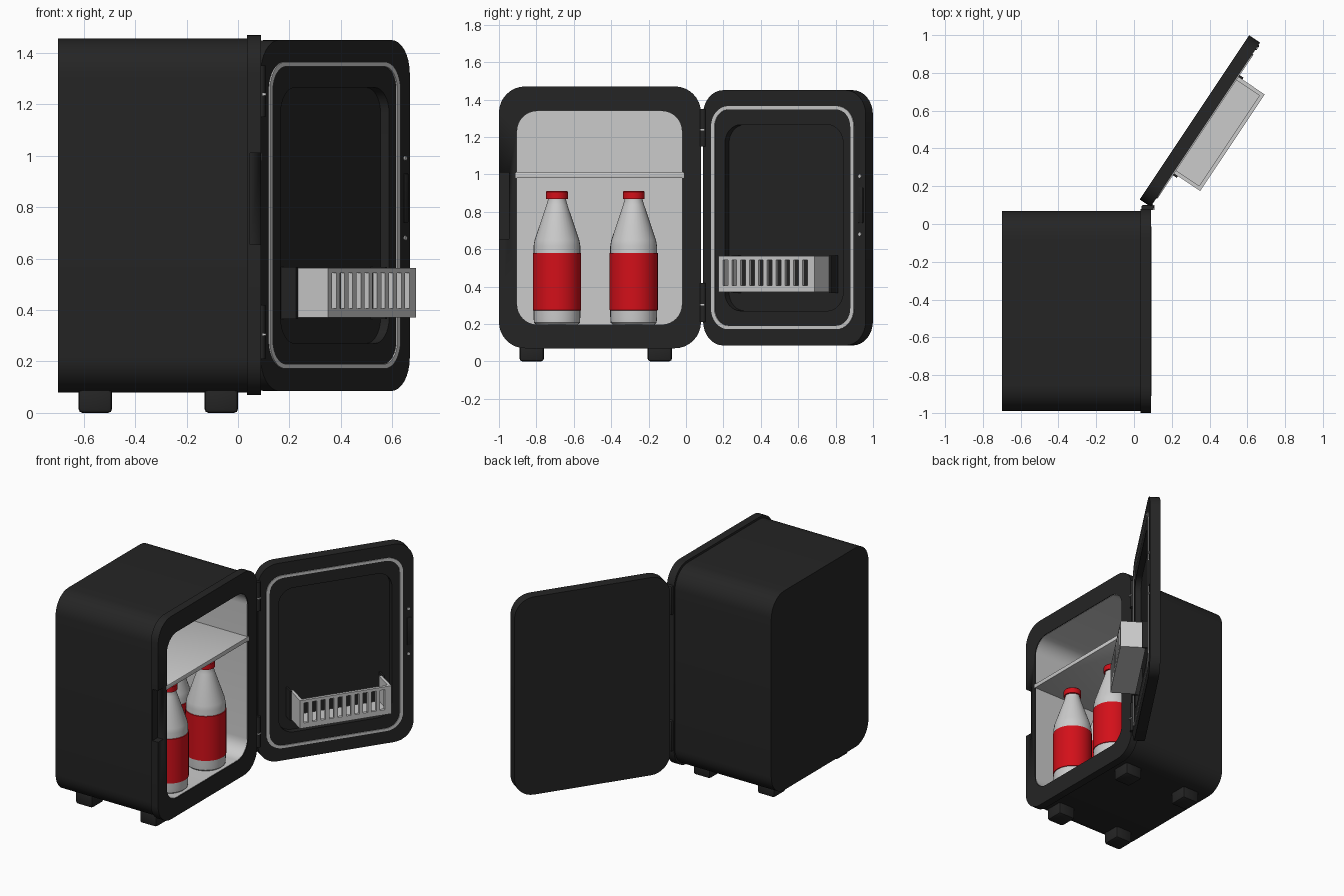
import bpy, bmesh, math
from mathutils import Matrix

if "Cube" in bpy.data.objects:
    bpy.data.objects.remove(bpy.data.objects["Cube"])


def material(name, rgb):
    m = bpy.data.materials.new(name)
    m.diffuse_color = (*rgb, 1)
    m.use_nodes = True
    m.node_tree.nodes["Principled BSDF"].inputs["Base Color"].default_value = m.diffuse_color
    return m


BLACK = material("black_plastic", (0.018, 0.018, 0.018))
RED = material("red", (0.65, 0.005, 0.01))

# Door frame: local x = out of the inner face, y = from hinge to free edge
DOOR = Matrix.Translation((0.03, 0.13, 0)) @ Matrix.Rotation(math.radians(-33.7), 4, "Z")
ID = Matrix.Identity(4)


def finish(name, bm, mat=None, matrix=ID):
    bmesh.ops.recalc_face_normals(bm, faces=bm.faces)
    mesh = bpy.data.meshes.new(name)
    bm.to_mesh(mesh)
    bm.free()
    ob = bpy.data.objects.new(name, mesh)
    bpy.context.collection.objects.link(ob)
    ob.matrix_world = matrix
    if mat:
        mesh.materials.append(mat)
    bpy.ops.object.select_all(action="DESELECT")
    ob.select_set(True)
    bpy.context.view_layer.objects.active = ob
    bpy.ops.object.shade_smooth_by_angle(angle=math.radians(30))
    return ob


def rounded_rect(y0, y1, z0, z1, r, n=8):
    pts = []
    corners = ((y1 - r, z1 - r), (y0 + r, z1 - r), (y0 + r, z0 + r), (y1 - r, z0 + r))
    for k, (cy, cz) in enumerate(corners):
        for i in range(n + 1):
            a = math.pi / 2 * (k + i / n)
            pts.append((cy + r * math.cos(a), cz + r * math.sin(a)))
    return pts


def bridge(bm, a, b):
    for i in range(len(a)):
        j = (i + 1) % len(a)
        bm.faces.new((a[i], a[j], b[j], b[i]))


def loft(name, steps, mat=None, caps=(), cyclic=False, matrix=ID):
    """Join rounded rectangles given as (x, (y0, y1, z0, z1, radius))."""
    bm = bmesh.new()
    loops = [[bm.verts.new((x, y, z)) for y, z in rounded_rect(*rect)] for x, rect in steps]
    for a, b in zip(loops, loops[1:]):
        bridge(bm, a, b)
    if cyclic:
        bridge(bm, loops[-1], loops[0])
    for c in caps:
        bm.faces.new(loops[c])
    return finish(name, bm, mat, matrix)


def boxes(name, bounds, mat=None, matrix=ID, bevel=0):
    bm = bmesh.new()
    for x0, x1, y0, y1, z0, z1 in bounds:
        m = Matrix.Translation(((x0 + x1) / 2, (y0 + y1) / 2, (z0 + z1) / 2)) @ \
            Matrix.Diagonal((x1 - x0, y1 - y0, z1 - z0, 1))
        bmesh.ops.create_cube(bm, size=1, matrix=m)
    if bevel:
        bmesh.ops.bevel(bm, geom=bm.edges[:], offset=bevel, segments=2, profile=0.5, affect="EDGES")
    return finish(name, bm, mat, matrix)


def lathe(name, profile, loc, mat=None, n=32, matrix=ID):
    bm = bmesh.new()
    rings = [[bm.verts.new((loc[0] + r * math.cos(2 * math.pi * i / n),
                            loc[1] + r * math.sin(2 * math.pi * i / n), loc[2] + z))
              for i in range(n)] for r, z in profile]
    for a, b in zip(rings, rings[1:]):
        bridge(bm, a, b)
    bm.faces.new(rings[0])
    bm.faces.new(rings[-1])
    return finish(name, bm, mat, matrix)


# Cabinet: outer shell, front frame, pale liner
SHELL = (-0.99, 0.07, 0.08, 1.455, 0.14)
OUTER = (-1.0, 0.08, 0.07, 1.47, 0.14)
OPENING = (-0.905, -0.02, 0.195, 1.34, 0.11)
LINER = (-0.903, -0.022, 0.197, 1.338, 0.108)
loft("cabinet_shell", [(-0.70, SHELL), (0.04, SHELL)], BLACK, caps=(0,))
frame = loft("front_frame", [(0.035, OUTER), (0.09, OUTER), (0.09, OPENING), (0.035, OPENING)],
             BLACK, cyclic=True)
loft("inner_liner", [(0.085, OPENING), (0.085, LINER), (-0.61, LINER)], caps=(2,))

# Finger notch in the free side of the frame
cutter = boxes("notch_cutter", [(0.047, 0.2, -1.1, -0.945, 0.655, 1.01)])
cutter.hide_render = True
mod = frame.modifiers.new("notch", "BOOLEAN")
mod.object = cutter
mod.solver = "EXACT"
bpy.context.view_layer.objects.active = frame
bpy.ops.object.modifier_apply(modifier="notch")
bpy.data.objects.remove(cutter)

# Feet
for i, x in enumerate((-0.62, -0.13)):
    for j, y in enumerate((-0.89, -0.205)):
        boxes(f"foot_{i}{j}", [(x, x + 0.13, y, y + 0.13, 0, 0.1)], BLACK, bevel=0.015)

# Shelf
boxes("shelf", [(-0.6, 0.092, -0.912, -0.01, 0.98, 1.01)], bevel=0.004)

# Bottles in two rows
for i, x in enumerate((-0.05, -0.32)):
    for j, y in enumerate((-0.69, -0.28)):
        at = (x, y, 0.197)
        lathe(f"bottle_{i}{j}", [(0.112, 0), (0.123, 0.01), (0.125, 0.04), (0.125, 0.42),
                                 (0.12, 0.45), (0.056, 0.64), (0.048, 0.668), (0.048, 0.69)], at)
        lathe(f"bottle_label_{i}{j}", [(0.124, 0.075), (0.129, 0.077), (0.129, 0.382),
                                       (0.124, 0.384)], at, RED)
        lathe(f"bottle_cap_{i}{j}", [(0.058, 0.672), (0.058, 0.709), (0.054, 0.714)], at, RED)

# Door panel with recessed inner face
PANEL = (0, 1.045, 0.085, 1.45, 0.13)
RECESS = (0.14, 0.9, 0.27, 1.265, 0.1)
loft("door", [(0, PANEL), (0.07, PANEL), (0.07, RECESS), (0.03, RECESS)],
     BLACK, caps=(0, 3), matrix=DOOR)

# Door seal
SEAL_OUT = (0.055, 0.972, 0.172, 1.365, 0.11)
SEAL_IN = (0.077, 0.95, 0.19, 1.347, 0.092)
loft("door_seal", [(0.065, SEAL_OUT), (0.076, SEAL_OUT), (0.076, SEAL_IN), (0.065, SEAL_IN)],
     cyclic=True, matrix=DOOR)

# Door basket: floor, ends, front rails and slot bars
U0, U1, Z0, Z1, N0, N1 = 0.215, 0.83, 0.37, 0.563, 0.075, 0.242
T = 0.02
parts = [(N0, N1, U0, U1, Z0, Z0 + T),
         (N0, N1, U0, U0 + T, Z0 + T, Z1), (N0, N1, U1 - T, U1, Z0 + T, Z1),
         (N1 - T, N1, U0 + T, U1 - T, Z0 + T, 0.405),
         (N1 - T, N1, U0 + T, U1 - T, 0.543, Z1)]
pitch, slot, first = 0.0568, 0.031, 0.258
edges = [U0 + T]
for k in range(10):
    c = first + k * pitch
    edges += [c - slot / 2, c + slot / 2]
edges.append(U1 - T)
parts += [(N1 - T, N1, a, b, 0.405, 0.543) for a, b in zip(edges[::2], edges[1::2]) if b > a]
boxes("door_basket", parts, matrix=DOOR)
boxes("basket_bracket", [(0.03, 0.10, u, u + 0.012, 0.365, 0.567) for u in (U0 - 0.011, U1 - 0.001)],
      BLACK, DOOR)

# Latch plate and screws on the free edge of the door
boxes("door_latch", [(0.06, 0.076, 1.0, 1.03, 0.74, 0.93)], BLACK, DOOR, bevel=0.004)
for i, z in enumerate((0.68, 0.99)):
    lathe(f"latch_screw_{i}", [(0.009, 0), (0.009, 0.008)], (0, 0, 0), n=12,
          matrix=DOOR @ Matrix.Translation((0.068, 1.01, z)) @ Matrix.Rotation(math.pi / 2, 4, "Y"))

# Hinges: knuckle blocks with a pale pin
for i, (z0, z1) in enumerate(((0.21, 0.42), (1.15, 1.35))):
    boxes(f"hinge_block_{i}", [(0.04, 0.085, 0.06, 0.1, z0, z1)], BLACK, bevel=0.006)
    zm = (z0 + z1) / 2 - 0.015
    lathe(f"hinge_barrel_{i}", [(0.016, 0), (0.016, z1 - z0)], (0.09, 0.09, z0), BLACK, n=16)
    boxes(f"hinge_pin_{i}", [(0.07, 0.108, 0.075, 0.1, zm, zm + 0.008)])
